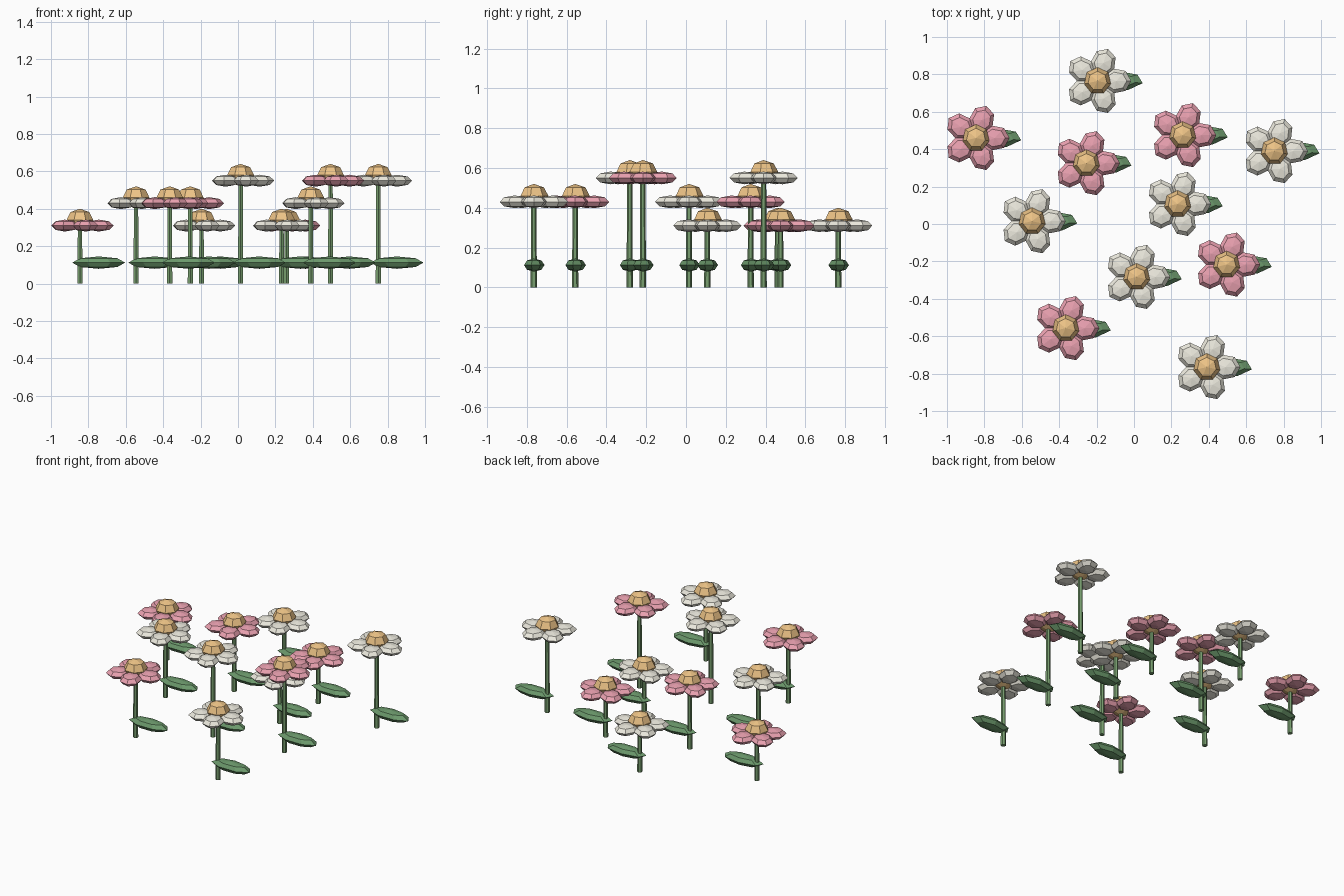
import bpy, bmesh
from math import radians
from mathutils import Matrix

if "Cube" in bpy.data.objects:
    bpy.data.objects.remove(bpy.data.objects["Cube"])


def material(name, rgb):
    m = bpy.data.materials.new(name)
    m.diffuse_color = (*rgb, 1)
    m.use_nodes = True
    m.node_tree.nodes["Principled BSDF"].inputs["Base Color"].default_value = m.diffuse_color
    return m


WHITE = material("white_petals", (0.84, 0.82, 0.73))
PINK = material("pink_petals", (0.83, 0.36, 0.44))
GOLD = material("flower_centre", (0.85, 0.55, 0.24))
LEAF = material("leaf_green", (0.15, 0.32, 0.15))
STEM = material("stem_green", (0.19, 0.35, 0.16))


def finish(bm, name, mat, loc):
    me = bpy.data.meshes.new(name)
    bm.to_mesh(me)
    bm.free()
    me.materials.append(mat)
    ob = bpy.data.objects.new(name, me)
    ob.location = loc
    bpy.context.collection.objects.link(ob)
    return ob


def blob(bm, place, size):
    # low-poly squashed sphere
    bmesh.ops.create_uvsphere(bm, u_segments=7, v_segments=4, radius=1,
                              matrix=place @ Matrix.Diagonal((*size, 1)))


def flower(i, x, y, h, petal_mat):
    # stem
    bm = bmesh.new()
    bmesh.ops.create_cone(bm, cap_ends=True, segments=6, radius1=0.016, radius2=0.013,
                          depth=h, matrix=Matrix.Translation((0, 0, h / 2)))
    finish(bm, f"stem_{i}", STEM, (x, y, 0))

    # ring of five petals, long axis pointing outwards
    bm = bmesh.new()
    for k in range(5):
        place = (Matrix.Rotation(radians(72 * k - 90), 4, 'Z')
                 @ Matrix.Translation((0, 0.10, 0)))
        blob(bm, place, (0.068, 0.08, 0.032))
    finish(bm, f"petals_{i}", petal_mat, (x, y, h))

    # domed centre
    bm = bmesh.new()
    blob(bm, Matrix.Translation((0, 0, 0.03)), (0.073, 0.073, 0.06))
    finish(bm, f"flower_centre_{i}", GOLD, (x, y, h))

    # single leaf on the right of the stem
    bm = bmesh.new()
    blob(bm, Matrix.Translation((0.1, 0, 0.112)), (0.145, 0.054, 0.033))
    finish(bm, f"leaf_{i}", LEAF, (x, y, 0))


LOW, MID, TALL = 0.31, 0.43, 0.55
FLOWERS = [
    (-0.195, 0.765, LOW, WHITE), (-0.845, 0.46, LOW, PINK), (-0.255, 0.325, MID, PINK),
    (0.26, 0.475, LOW, PINK), (0.75, 0.39, TALL, WHITE), (-0.545, 0.015, MID, WHITE),
    (0.233, 0.107, LOW, WHITE), (0.014, -0.283, TALL, WHITE), (0.495, -0.217, TALL, PINK),
    (-0.365, -0.557, MID, PINK), (0.389, -0.765, MID, WHITE),
]
for i, f in enumerate(FLOWERS, 1):
    flower(i, *f)
